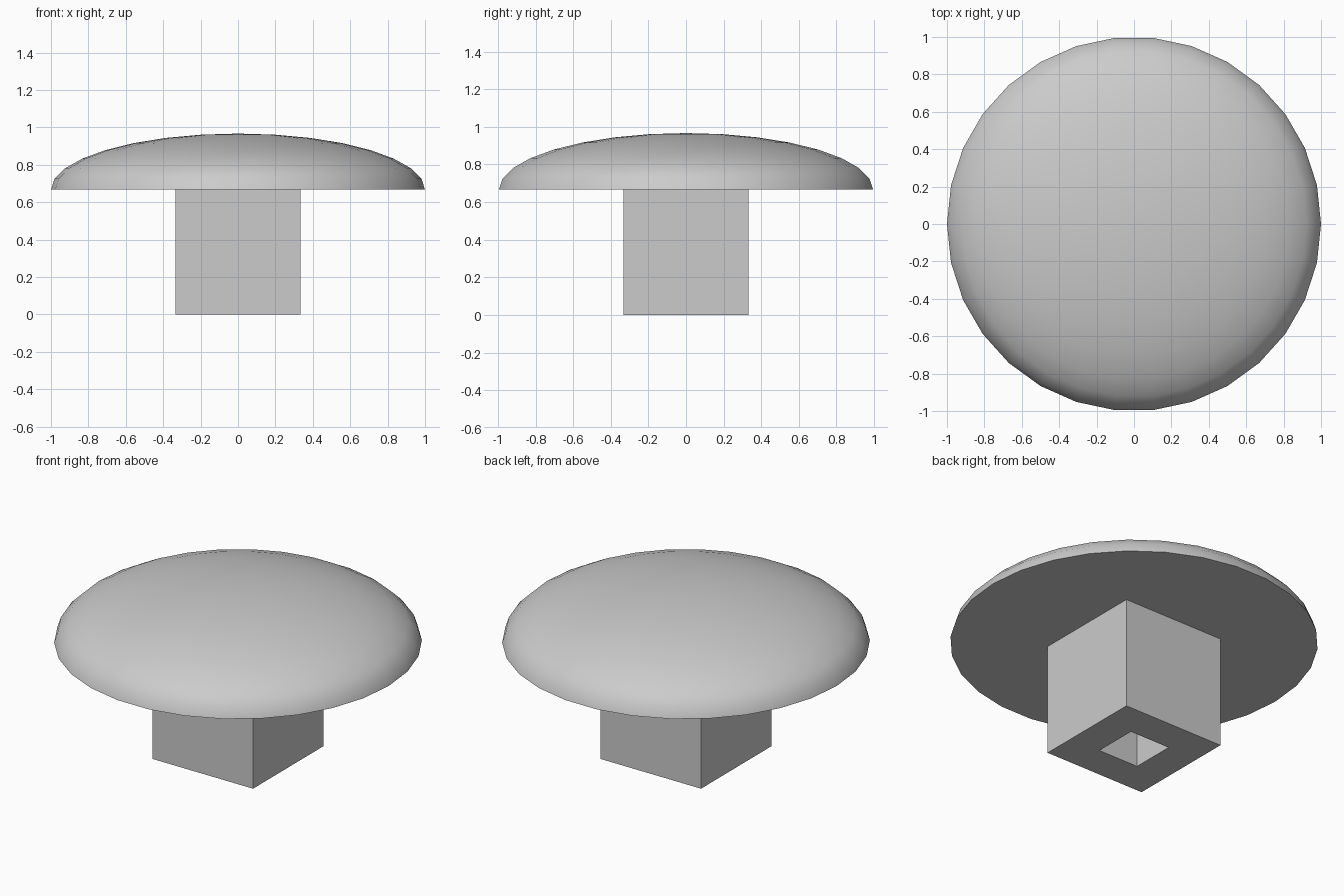
import bpy
import bmesh
import math

old = bpy.data.objects.get("Cube")
if old:
    bpy.data.objects.remove(old, do_unlink=True)

STEM_TOP = 0.667      # underside of the cap
STEM_WIDTH = 0.667
SOCKET_WIDTH = 0.267
CAP_RISE = 0.3
CAP_SIDES = 30
CAP_RINGS = 8

grey = bpy.data.materials.new("plain grey")
grey.use_nodes = True
colour = (0.6, 0.6, 0.6, 1)
grey.diffuse_color = colour
grey.node_tree.nodes["Principled BSDF"].inputs["Base Color"].default_value = colour


def finish(bm, name):
    mesh = bpy.data.meshes.new(name)
    bm.to_mesh(mesh)
    bm.free()
    mesh.materials.append(grey)
    obj = bpy.data.objects.new(name, mesh)
    bpy.context.collection.objects.link(obj)
    return obj


# Domed cap: quarter-ellipse profile spun round the z axis, closed below
bm = bmesh.new()
profile = []
for i in range(CAP_RINGS + 1):
    a = math.pi / 2 * i / CAP_RINGS
    profile.append(bm.verts.new((math.cos(a), 0, STEM_TOP + CAP_RISE * math.sin(a))))
edges = [bm.edges.new(pair) for pair in zip(profile, profile[1:])]
bmesh.ops.spin(bm, geom=profile + edges, cent=(0, 0, 0), axis=(0, 0, 1),
               angle=2 * math.pi, steps=CAP_SIDES)
bmesh.ops.remove_doubles(bm, verts=bm.verts, dist=0.0005)
bmesh.ops.holes_fill(bm, edges=[e for e in bm.edges if e.is_boundary], sides=0)
bmesh.ops.recalc_face_normals(bm, faces=bm.faces)
cap = finish(bm, "cap")
bpy.ops.object.select_all(action="DESELECT")
cap.select_set(True)
bpy.context.view_layer.objects.active = cap
bpy.ops.object.shade_smooth_by_angle(angle=math.radians(35))

# Square stem with a square socket running up to the cap
bm = bmesh.new()
bmesh.ops.create_cube(bm, size=1)
for v in bm.verts:
    v.co.x *= STEM_WIDTH
    v.co.y *= STEM_WIDTH
    v.co.z = (v.co.z + 0.5) * STEM_TOP
bm.normal_update()
top = max(bm.faces, key=lambda f: f.calc_center_median().z)
socket = min(bm.faces, key=lambda f: f.calc_center_median().z)
bmesh.ops.inset_region(bm, faces=[socket], thickness=(STEM_WIDTH - SOCKET_WIDTH) / 2,
                       use_even_offset=True)
bmesh.ops.inset_region(bm, faces=[socket], thickness=0)
for v in socket.verts:
    v.co.z = STEM_TOP
# The cap underside closes both the stem and the socket
bmesh.ops.delete(bm, geom=[top, socket], context="FACES_ONLY")
bm.normal_update()
finish(bm, "stem")
